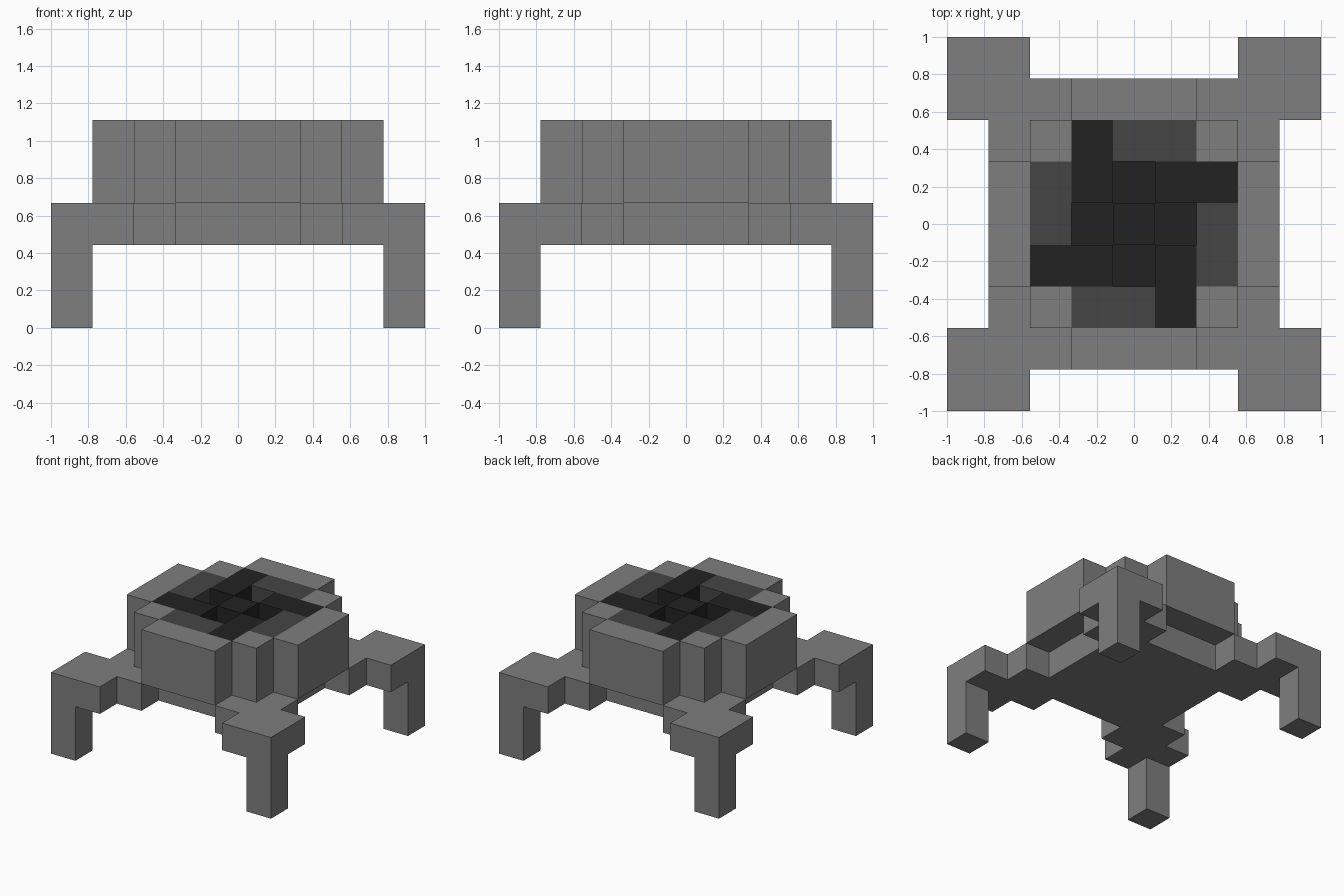
import bpy, bmesh, math

cube = bpy.data.objects.get("Cube")
if cube:
    bpy.data.objects.remove(cube, do_unlink=True)

U = 2 / 9  # size of one block


def material(name, v):
    m = bpy.data.materials.new(name)
    m.use_nodes = True
    m.diffuse_color = (v, v, v, 1)
    bsdf = m.node_tree.nodes["Principled BSDF"]
    bsdf.inputs["Base Color"].default_value = (v, v, v, 1)
    bsdf.inputs["Roughness"].default_value = 0.9
    return m


MATS = [material("stone grey", 0.21), material("charcoal grey", 0.06),
        material("soot black", 0.016)]


def turn(i, j, n):
    for _ in range(n):
        i, j = -j, i
    return i, j


# pinwheel pattern on the roof: one arm turned four times
DARK = {(i, j) for i in (-1, 0, 1) for j in (-1, 0, 1)}
DARK |= {turn(-1, 2, n) for n in range(4)}
MID = {turn(i, 2, n) for i in (0, 1) for n in range(4)}


def block_colour(i, j):
    return 2 if (i, j) in DARK else 1 if (i, j) in MID else 0


def build(name, cells, z0, z1, colour=lambda i, j, n: 0):
    """Extrude a plan of square blocks from z0 to z1 (in blocks)."""
    bm = bmesh.new()
    for i, j in sorted(cells):
        bm.faces.new([bm.verts.new(((i + a) * U, (j + b) * U, z0 * U))
                      for a, b in ((-.5, -.5), (.5, -.5), (.5, .5), (-.5, .5))])
    bmesh.ops.remove_doubles(bm, verts=bm.verts[:], dist=1e-4)
    bottom = bm.faces[:]
    grown = bmesh.ops.extrude_face_region(bm, geom=bottom, use_keep_orig=True)["geom"]
    bmesh.ops.translate(bm, vec=(0, 0, (z1 - z0) * U),
                        verts=[g for g in grown if isinstance(g, bmesh.types.BMVert)])
    bmesh.ops.recalc_face_normals(bm, faces=bm.faces[:])
    bm.normal_update()
    for f in bm.faces:
        # block that the face belongs to, just behind its surface
        p = f.calc_center_median() / U - f.normal * 0.25
        f.material_index = colour(round(p.x), round(p.y), f.normal)
    # merge flat areas of one colour
    bmesh.ops.dissolve_limit(bm, angle_limit=math.radians(1), verts=bm.verts[:],
                             edges=bm.edges[:], delimit={'MATERIAL'})
    me = bpy.data.meshes.new(name)
    bm.to_mesh(me)
    bm.free()
    for m in MATS:
        me.materials.append(m)
    ob = bpy.data.objects.new(name, me)
    bpy.context.collection.objects.link(ob)
    return ob


R = range(-4, 5)

# legs
for side, sx in (("left", 1), ("right", -1)):
    for end, sy in (("front", -1), ("back", 1)):
        build(f"{end}_{side}_leg", {(4 * sx, 4 * sy)}, 0, 2)

# base plate with stepped corner arms
arm = {(2, 3), (3, 2), (3, 3), (3, 4), (4, 3), (4, 4)}
base = {(i, j) for i in R for j in R
        if max(abs(i), abs(j)) <= 2 or (abs(i), abs(j)) in arm}
build("base_plate", base, 2, 3)

# stepped round turret, overhanging the plate on each side
reach = {0: 3, 1: 3, 2: 2, 3: 1}
turret = {(i, j) for i in R for j in R if abs(i) <= reach.get(abs(j), -1)}
build("turret_body", turret, 3, 4,
      lambda i, j, n: block_colour(i, j) if n.z > 0.5 else 0)

# roof with four square wells around a central block
plus = {(0, 0), (1, 0), (-1, 0), (0, 1), (0, -1)}
build("turret_roof", turret - plus, 4, 5, lambda i, j, n: block_colour(i, j))
build("centre_block", {(0, 0)}, 4, 5, lambda i, j, n: 2)
